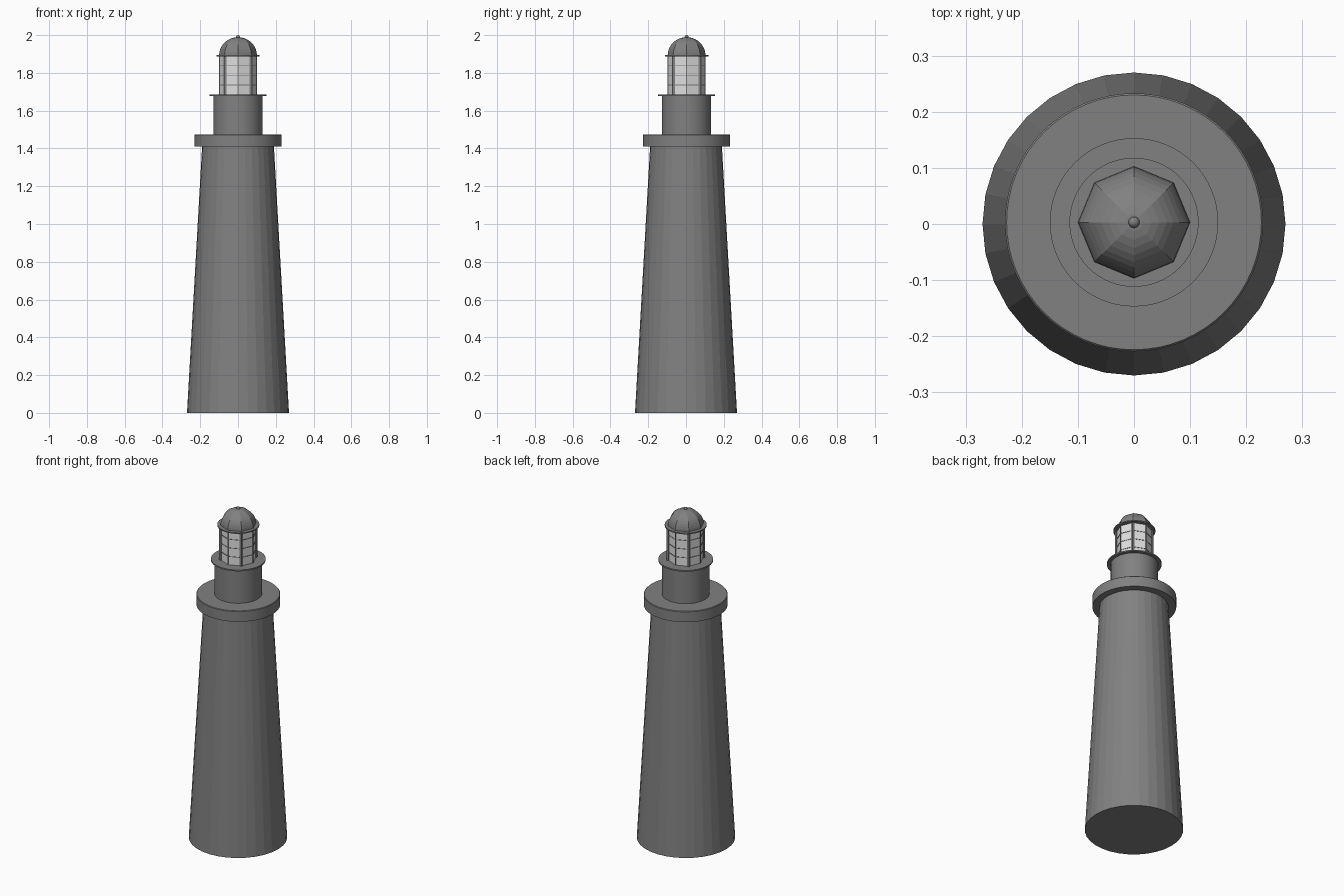
import bpy, bmesh, math
from mathutils import Vector

if "Cube" in bpy.data.objects:
    bpy.data.objects.remove(bpy.data.objects["Cube"])

OFF = 0.003  # upper works sit slightly back of the tower axis


def material(name, c):
    m = bpy.data.materials.new(name)
    m.diffuse_color = (c, c, c, 1)
    m.use_nodes = True
    m.node_tree.nodes["Principled BSDF"].inputs["Base Color"].default_value = m.diffuse_color
    return m


STONE = material("grey paint", 0.22)
GLASS = material("pale glass", 0.75)


def lathe(name, profile, sides, mat, y=OFF, smooth=False):
    """Revolve (radius, z) points around the vertical axis; first vertex on +x."""
    bm = bmesh.new()
    rings = []
    for r, z in profile:
        if r == 0:
            rings.append([bm.verts.new((0, y, z))])
        else:
            rings.append([bm.verts.new((r * math.cos(a), y + r * math.sin(a), z))
                          for a in (2 * math.pi * i / sides for i in range(sides))])
    for a, b in zip(rings, rings[1:]):
        for i in range(sides):
            j = (i + 1) % sides
            if len(b) == 1:
                bm.faces.new((a[i], a[j], b[0]))
            elif len(a) == 1:
                bm.faces.new((a[0], b[j], b[i]))
            else:
                bm.faces.new((a[i], a[j], b[j], b[i]))
    if len(rings[0]) > 1:
        bm.faces.new(rings[0][::-1])
    if len(rings[-1]) > 1:
        bm.faces.new(rings[-1])
    bmesh.ops.recalc_face_normals(bm, faces=bm.faces)
    return finish(name, bm, mat, smooth)


def finish(name, bm, mat, smooth=False):
    me = bpy.data.meshes.new(name)
    bm.to_mesh(me)
    bm.free()
    me.materials.append(mat)
    ob = bpy.data.objects.new(name, me)
    bpy.context.collection.objects.link(ob)
    if smooth:
        bpy.ops.object.select_all(action='DESELECT')
        ob.select_set(True)
        bpy.context.view_layer.objects.active = ob
        bpy.ops.object.shade_smooth_by_angle(angle=math.radians(30))
    return ob


def bar(bm, p, q, w, h):
    """Box beam from p to q, w wide and h deep."""
    d = (q - p)
    rot = d.to_track_quat('Z', 'Y').to_matrix()
    res = bmesh.ops.create_cube(bm, size=1)
    for v in res["verts"]:
        v.co = rot @ Vector((v.co.x * w, v.co.y * h, v.co.z * d.length)) + (p + q) / 2


def corner(i, r, z):
    a = math.pi / 4 * i
    return Vector((r * math.cos(a), OFF + r * math.sin(a), z))


# Tapered tower, faceted
lathe("tower", [(0.27, 0), (0.19, 1.412)], 32, STONE, y=0)

# Gallery slab, watch room and its thin rim
lathe("gallery", [(0.23, 1.41), (0.23, 1.472), (0.227, 1.475)], 64, STONE, smooth=True)
lathe("watch_room", [(0.13, 1.47), (0.13, 1.68)], 64, STONE, smooth=True)
lathe("lantern_floor", [(0.15, 1.678), (0.15, 1.686)], 64, STONE, smooth=True)

# Eight-sided glass lantern
lathe("lantern_glass", [(0.098, 1.684), (0.098, 1.892)], 8, GLASS)

# Upright posts: heavy on the diagonals, slim on the axes
bm = bmesh.new()
for i in range(8):
    w = 0.013 if i % 2 else 0.004
    r = 0.097 if i % 2 else 0.098
    bar(bm, corner(i, r, 1.685), corner(i, r, 1.89), w, w)
finish("lantern_posts", bm, STONE)

# Horizontal glazing bars
bm = bmesh.new()
for z in (1.736, 1.788, 1.84):
    for i in range(8):
        bar(bm, corner(i, 0.098, z), corner(i + 1, 0.098, z), 0.004, 0.004)
finish("glazing_bars", bm, STONE)

# Eave ring, eight-sided dome and finial
lathe("eave_ring", [(0.115, 1.888), (0.115, 1.895)], 64, STONE, smooth=True)
dome = [(0.1 * math.cos(t), 1.893 + 0.096 * math.sin(t))
        for t in (math.pi / 2 * k / 10 for k in range(10))]
lathe("dome", dome + [(0, 1.989)], 8, STONE)
ball = [(0, 1.98)] + [(0.01 * math.sin(t), 1.99 - 0.01 * math.cos(t))
                      for t in (math.pi * k / 8 for k in range(1, 8))] + [(0, 2.0)]
lathe("finial", ball, 16, STONE, smooth=True)
